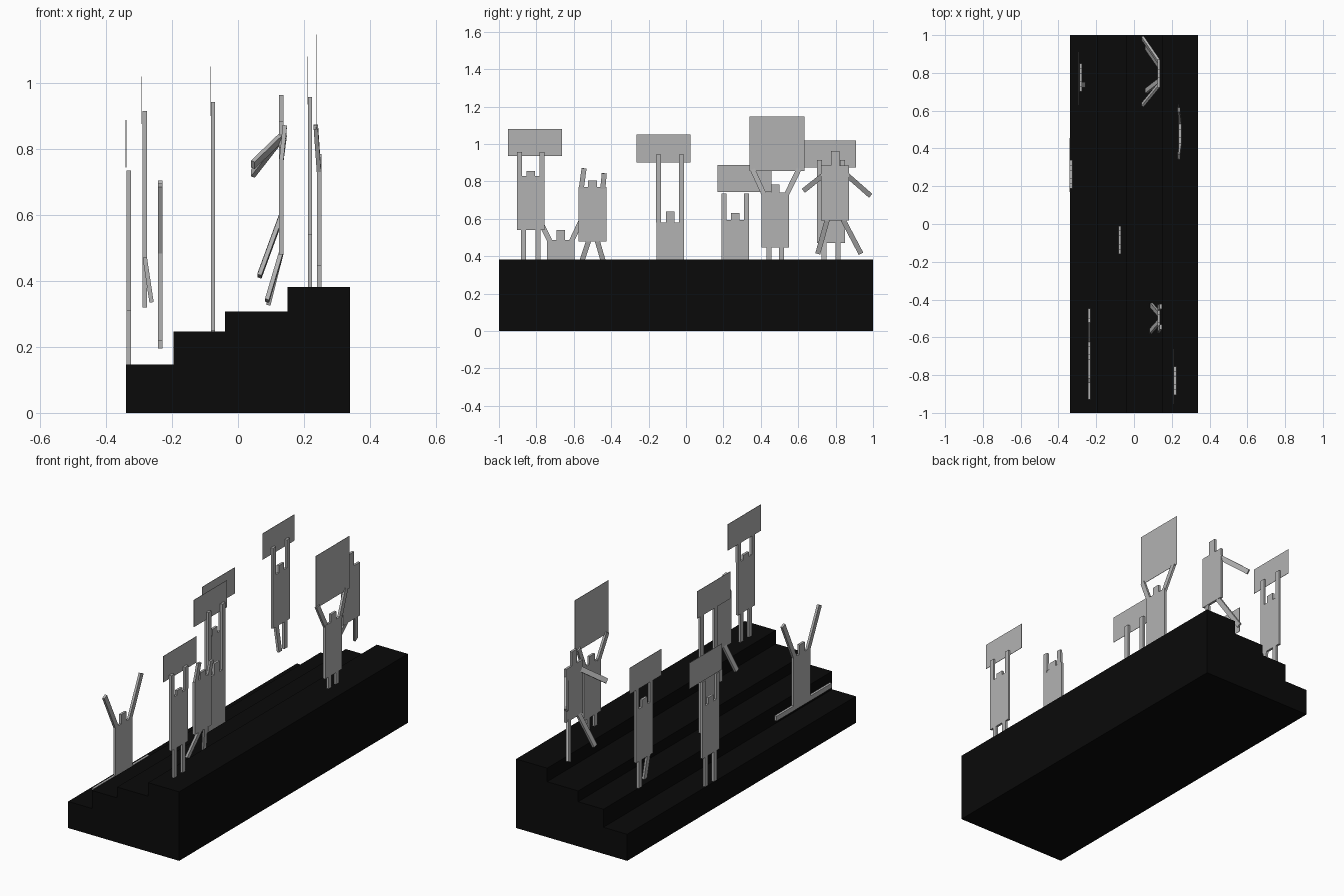
import bpy, bmesh
from mathutils import Vector

if "Cube" in bpy.data.objects:
    bpy.data.objects.remove(bpy.data.objects["Cube"])


def material(name, v):
    m = bpy.data.materials.new(name)
    m.diffuse_color = (v, v, v, 1)
    m.use_nodes = True
    m.node_tree.nodes["Principled BSDF"].inputs["Base Color"].default_value = m.diffuse_color
    return m


BLACK = material("black", 0.003)
GREY = material("light grey", 0.45)
X = Vector((1, 0, 0))
T = 0.013  # thickness of the flat figures


def prism(bm, p0, p1, width, thick=T):
    """Flat bar from p0 to p1; its width lies across the x direction."""
    p0, p1 = Vector(p0), Vector(p1)
    d = (p1 - p0).normalized()
    w = d.cross(X).normalized()
    t = w.cross(d).normalized() * thick / 2
    w = w * width / 2
    rings = [[bm.verts.new(p + a * w + b * t)
              for a, b in ((-1, -1), (1, -1), (1, 1), (-1, 1))] for p in (p0, p1)]
    bm.faces.new(rings[0])
    bm.faces.new(rings[1][::-1])
    for i in range(4):
        j = (i + 1) % 4
        bm.faces.new((rings[0][i], rings[1][i], rings[1][j], rings[0][j]))


def finish(bm, name, mat):
    bmesh.ops.recalc_face_normals(bm, faces=bm.faces[:])
    me = bpy.data.meshes.new(name)
    bm.to_mesh(me)
    bm.free()
    me.materials.append(mat)
    bpy.context.collection.objects.link(bpy.data.objects.new(name, me))


def figure(name, x, y, z0, z1, head, arms, legs, sign=None):
    """Torso from z0 to z1, head top, limbs as (start y, start z, end x, end y, end z)."""
    bm = bmesh.new()
    prism(bm, (x, y, z0), (x, y, z1), 0.148)
    prism(bm, (x, y, z1), (x, y, head), 0.046)
    for sy, sz, ex, ey, ez in arms + legs:
        prism(bm, (x, sy, sz), (ex, ey, ez), 0.027)
    finish(bm, name, GREY)
    if sign:  # sign = centre y, width, bottom, top
        bm = bmesh.new()
        cy, w, a, b = sign
        prism(bm, (x - 0.0085, cy, a), (x - 0.0085, cy, b), w, 0.002)
        finish(bm, name + "_sign", GREY)


def pair(x, y, off, a, b):
    """Two straight vertical limbs either side of the torso centre."""
    return [(y + s * off, a, x, y + s * off, b) for s in (-1, 1)]


# stepped stand: profile extruded along y
bm = bmesh.new()
prof = [(-.34, 0), (.34, 0), (.34, .382), (.15, .382), (.15, .307), (-.04, .307),
        (-.04, .247), (-.195, .247), (-.195, .147), (-.34, .147)]
face = bm.faces.new([bm.verts.new((px, -1, pz)) for px, pz in prof])
ext = bmesh.ops.extrude_face_region(bm, geom=[face])
bmesh.ops.translate(bm, vec=(0, 2, 0),
                    verts=[v for v in ext["geom"] if isinstance(v, bmesh.types.BMVert)])
finish(bm, "stepped_stand", BLACK)

# standing figures holding signs straight up
figure("front_sign_holder", .218, -.83, .54, .83, .855,
       pair(.218, -.83, .061, .83, .957), pair(.218, -.83, .038, .54, .382),
       (-.808, .29, .935, 1.08))
figure("middle_sign_holder", -.076, -.085, .25, .58, .64,
       pair(-.076, -.085, .061, .58, .943), pair(-.076, -.085, .038, .25, .2),
       (-.12, .29, .90, 1.05))
figure("low_sign_holder", -.331, .263, .31, .595, .63,
       pair(-.331, .263, .061, .595, .735), pair(-.331, .263, .038, .31, .147),
       (.313, .287, .743, .887))

# jumping figure with one bent leg
figure("jumping_sign_holder", -.283, .775, .47, .76, .80,
       pair(-.283, .775, .061, .76, .915),
       [(.813, .47, -.283, .813, .32), (.737, .475, -.262, .737, .335)],
       (.77, .28, .875, 1.02))

# figure with spread arms holding a large sign
figure("large_sign_holder", .246, .477, .447, .742, .785,
       [(.42, .725, .236, .355, .865), (.535, .725, .236, .605, .868)],
       pair(.246, .477, .033, .447, .382), (.487, .293, .857, 1.147))

# leaping figure, limbs swept back
figure("leaping_figure", .131, .797, .59, .885, .963,
       [(.735, .835, .045, .63, .752), (.86, .835, .045, .985, .725)],
       [(.755, .595, .065, .705, .415), (.84, .595, .065, .935, .415)])

# dancing figure
figure("dancing_figure", .131, -.5, .48, .77, .805,
       [(-.56, .76, .142, -.545, .87), (-.445, .76, .142, -.437, .843)],
       [(-.52, .485, .088, -.568, .34), (-.475, .485, .092, -.43, .33)])

# figure doing the splits, arms raised
figure("splits_figure", -.236, -.67, .2, .488, .54,
       [(-.725, .475, -.236, -.83, .69), (-.615, .475, -.236, -.51, .698)],
       [(-.69, .208, -.236, -.93, .208), (-.69, .208, -.236, -.447, .208)])
